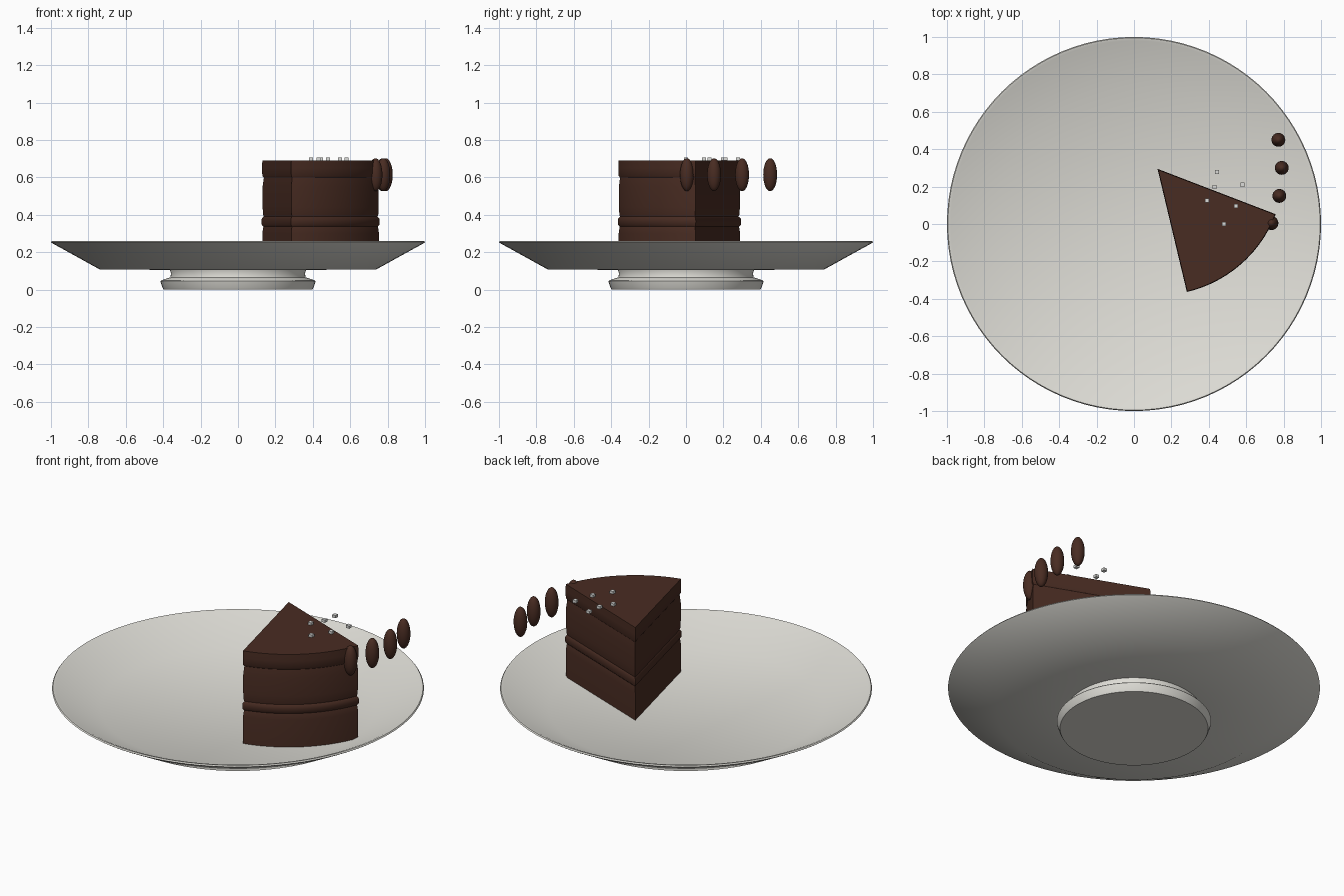
import bpy, bmesh, math
from mathutils import Vector

if "Cube" in bpy.data.objects:
    bpy.data.objects.remove(bpy.data.objects["Cube"])


def material(name, rgb):
    m = bpy.data.materials.new(name)
    m.diffuse_color = (*rgb, 1)
    m.use_nodes = True
    m.node_tree.nodes["Principled BSDF"].inputs["Base Color"].default_value = m.diffuse_color
    return m


PORCELAIN = material("porcelain", (0.74, 0.73, 0.68))
CHOCOLATE = material("chocolate", (0.066, 0.025, 0.016))
SUGAR = material("sugar", (0.72, 0.72, 0.70))


def finish(name, bm, mat, angle=None):
    bmesh.ops.recalc_face_normals(bm, faces=bm.faces)
    mesh = bpy.data.meshes.new(name)
    bm.to_mesh(mesh)
    bm.free()
    mesh.materials.append(mat)
    ob = bpy.data.objects.new(name, mesh)
    bpy.context.collection.objects.link(ob)
    if angle:
        bpy.ops.object.select_all(action='DESELECT')
        ob.select_set(True)
        bpy.context.view_layer.objects.active = ob
        bpy.ops.object.shade_smooth_by_angle(angle=math.radians(angle))
    return ob


def lathe(name, profile, mat, steps=96):
    bm = bmesh.new()
    vs = [bm.verts.new((r, 0, z)) for r, z in profile]
    es = [bm.edges.new(p) for p in zip(vs, vs[1:])]
    bmesh.ops.spin(bm, geom=vs + es, axis=(0, 0, 1), cent=(0, 0, 0),
                   angle=math.tau, steps=steps)
    bmesh.ops.remove_doubles(bm, verts=bm.verts, dist=1e-4)
    return finish(name, bm, mat, 40)


# Plate with flared rim and foot
lathe("plate", [(0, 0.105), (0.36, 0.105), (0.74, 0.108), (0.99, 0.246), (1.0, 0.253),
                (0.995, 0.26), (0.98, 0.257), (0.74, 0.14), (0, 0.14)], PORCELAIN)
lathe("plate_foot", [(0, 0.0), (0.398, 0.0), (0.404, 0.01), (0.415, 0.045), (0.41, 0.05),
                     (0.362, 0.065), (0.358, 0.085), (0.365, 0.107)], PORCELAIN)

# Cake slice: wedge outlines stacked by height, pushed in or out per level
TIP, RADIUS, A0, A1 = Vector((0.13, 0.29)), 0.668, math.radians(-76.6), math.radians(-21)


def wedge(bm, off, z, n=20):
    half = (A1 - A0) / 2
    mid = (A0 + A1) / 2
    apex = TIP - Vector((math.cos(mid), math.sin(mid))) * off / math.sin(half)
    pts = [apex]
    for i in range(n + 1):
        t = i / n
        a = A0 + (A1 - A0) * t
        side = (2 * t - 1) * off
        p = TIP + Vector((math.cos(a), math.sin(a))) * (RADIUS + off)
        pts.append(p + Vector((-math.sin(a), math.cos(a))) * side)
    return [bm.verts.new((p.x, p.y, z)) for p in pts]


def slice_layer(name, levels):
    bm = bmesh.new()
    rings = [wedge(bm, o, z) for o, z in levels]
    for a, b in zip(rings, rings[1:]):
        for i in range(len(a)):
            j = (i + 1) % len(a)
            bm.faces.new((a[i], a[j], b[j], b[i]))
    bm.faces.new(rings[0])
    bm.faces.new(rings[-1])
    finish(name, bm, CHOCOLATE, 40)


slice_layer("lower_sponge", [(0, 0.135), (0, 0.30), (-0.004, 0.335), (-0.008, 0.345)])
slice_layer("cream_filling", [(-0.006, 0.335), (0.002, 0.345), (0.003, 0.365),
                              (0.002, 0.38), (-0.006, 0.39)])
slice_layer("upper_sponge", [(-0.008, 0.38), (-0.003, 0.40), (-0.001, 0.44),
                             (-0.001, 0.55), (-0.005, 0.59), (-0.008, 0.61)])
slice_layer("icing", [(-0.006, 0.598), (0, 0.608), (0.001, 0.65), (0, 0.69)])

# Chocolate beans in a row beside the slice
for i, (x, y) in enumerate([(0.735, 0.005), (0.777, 0.15), (0.79, 0.30), (0.772, 0.45)]):
    bm = bmesh.new()
    bmesh.ops.create_uvsphere(bm, u_segments=24, v_segments=16, radius=1)
    bmesh.ops.scale(bm, vec=(0.037, 0.037, 0.088), verts=bm.verts)
    bmesh.ops.translate(bm, vec=(x, y, 0.614), verts=bm.verts)
    finish(f"bean_{i + 1}", bm, CHOCOLATE, 60)

# Sugar crystals
for i, (x, y) in enumerate([(0.443, 0.277), (0.43, 0.197), (0.58, 0.21),
                            (0.39, 0.125), (0.545, 0.097), (0.482, 0.0)]):
    bm = bmesh.new()
    bmesh.ops.create_cube(bm, size=1)
    bmesh.ops.scale(bm, vec=(0.022, 0.022, 0.016), verts=bm.verts)
    bmesh.ops.translate(bm, vec=(x, y, 0.697), verts=bm.verts)
    finish(f"sugar_crystal_{i + 1}", bm, SUGAR)
